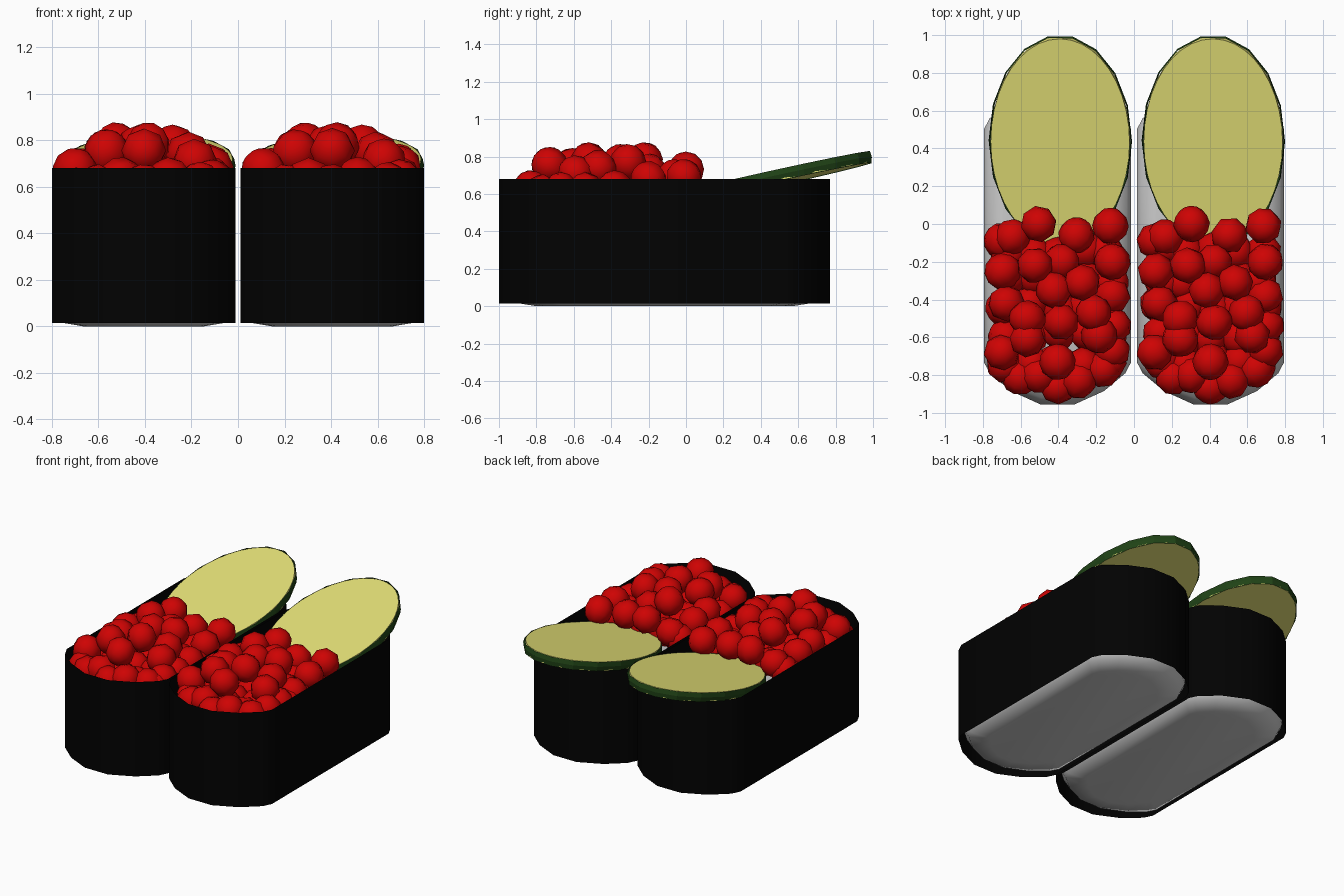
import bpy, bmesh, math, random
from mathutils import Matrix, Vector

if "Cube" in bpy.data.objects:
    bpy.data.objects.remove(bpy.data.objects["Cube"])

random.seed(4)


def material(name, rgb):
    m = bpy.data.materials.new(name)
    m.diffuse_color = (*rgb, 1)
    m.use_nodes = True
    m.node_tree.nodes["Principled BSDF"].inputs["Base Color"].default_value = m.diffuse_color
    return m


BLACK = material("seaweed_black", (0.0005, 0.0005, 0.0005))
RED = material("roe_red", (0.62, 0.001, 0.001))
CREAM = material("cucumber_flesh", (0.80, 0.77, 0.19))
GREEN = material("cucumber_skin", (0.014, 0.055, 0.008))


def finish(bm, name, mat=None, smooth=None):
    mesh = bpy.data.meshes.new(name)
    bm.to_mesh(mesh)
    bm.free()
    ob = bpy.data.objects.new(name, mesh)
    bpy.context.collection.objects.link(ob)
    if mat:
        mesh.materials.append(mat)
    if smooth:
        bpy.ops.object.select_all(action='DESELECT')
        ob.select_set(True)
        bpy.context.view_layer.objects.active = ob
        bpy.ops.object.shade_smooth_by_angle(angle=math.radians(smooth))
    return ob


def loft(bm, rings, caps):
    """Skin a list of closed point rings, optionally capping both ends."""
    loops = [[bm.verts.new(p) for p in ring] for ring in rings]
    n = len(loops[0])
    for a, b in zip(loops, loops[1:]):
        for i in range(n):
            j = (i + 1) % n
            bm.faces.new((a[i], a[j], b[j], b[i]))
    if caps:
        bm.faces.new(loops[0][::-1])
        bm.faces.new(loops[-1])


# shared rounded-end outline, centred on (0, MID_Y)
MID_Y = -0.115
CORNER = [(0.395, 0.65), (0.365, 0.71), (0.25, 0.81), (0.09, 0.885)]
QUARTERS = CORNER + [(-x, y) for x, y in CORNER[::-1]]
OUTLINE = QUARTERS + [(-x, -y) for x, y in QUARTERS]


def ring(sx, sy, z, cx):
    return [Vector((cx + x * sx, MID_Y + y * sy, z)) for x, y in OUTLINE]


def ellipse(rx, ry, z, n):
    return [Vector((rx * math.cos(2 * math.pi * i / n),
                    ry * math.sin(2 * math.pi * i / n), z)) for i in range(n)]


# roe on top: offset from the piece centre, y, height
ROE = [(-0.10, 0.00, 0.73), (0.10, -0.06, 0.69), (0.28, -0.01, 0.69), (-0.24, -0.07, 0.65),
       (-0.295, -0.09, 0.61), (-0.29, -0.25, 0.67), (-0.12, -0.22, 0.78), (0.13, -0.31, 0.77),
       (0.29, -0.20, 0.68), (-0.27, -0.42, 0.67), (-0.16, -0.50, 0.75), (0.02, -0.52, 0.78),
       (0.19, -0.47, 0.74), (-0.295, -0.68, 0.67), (-0.16, -0.61, 0.75), (0.00, -0.73, 0.755),
       (0.22, -0.59, 0.71), (0.29, -0.67, 0.62), (-0.20, -0.81, 0.60), (-0.10, -0.80, 0.63),
       (0.11, -0.83, 0.63), (0.00, -0.86, 0.60), (0.24, -0.77, 0.61), (-0.02, -0.35, 0.77),
       (0.02, -0.20, 0.72), (0.295, -0.54, 0.62), (0.29, -0.38, 0.63)]


def build_piece(side, cx):
    # seaweed wrap: open thin sheet
    bm = bmesh.new()
    loft(bm, [ring(1, 1, 0.015, cx), ring(1, 1, 0.68, cx)], False)
    finish(bm, side + "_seaweed_wrap", BLACK, 40)

    # rice block with rounded edges, plain grey
    bm = bmesh.new()
    profile = [(0.66, 0.77, 0.002), (0.93, 0.90, 0.02), (0.985, 0.95, 0.09),
               (0.985, 0.95, 0.38), (0.93, 0.91, 0.47), (0.74, 0.80, 0.52)]
    loft(bm, [ring(sx, sy, z - 0.002, cx) for sx, sy, z in profile], True)
    finish(bm, side + "_rice", None, 60)

    # roe heap: visible beads plus a jittered lower layer
    bm = bmesh.new()
    lower = [(-0.27 + 0.135 * i + random.uniform(-.02, .02),
              -0.73 + 0.145 * j + random.uniform(-.02, .02), 0.59)
             for i in range(5) for j in range(5)]
    for dx, y, z in ROE + lower:
        spin = Matrix.Rotation(random.uniform(0, 6.28), 4, 'Z') @ Matrix.Rotation(random.uniform(0, 6.28), 4, 'X')
        bmesh.ops.create_uvsphere(bm, u_segments=8, v_segments=6, radius=0.097,
                                  matrix=Matrix.Translation((cx + dx, y, z)) @ spin)
    finish(bm, side + "_roe", RED, 60)

    # cucumber slice leaning up towards the back
    pose = (Matrix.Translation((cx + 0.015, 0.44, 0.677))
            @ Matrix.Rotation(math.radians(12.5), 4, 'X')
            @ Matrix.Rotation(math.radians(-2), 4, 'Y'))
    bm = bmesh.new()
    loft(bm, [ellipse(0.368, 0.56, z, 40) for z in (-0.028, 0.03)], True)
    finish(bm, side + "_cucumber_flesh", CREAM, 40).matrix_world = pose

    # coarser faceted skin band round the slice
    bm = bmesh.new()
    loft(bm, [ellipse(0.370, 0.566, -0.032, 18), ellipse(0.380, 0.575, 0.0, 18),
              ellipse(0.375, 0.572, 0.030, 18)], False)
    finish(bm, side + "_cucumber_skin", GREEN).matrix_world = pose


for side, cx in (("left", -0.405), ("right", 0.405)):
    build_piece(side, cx)
